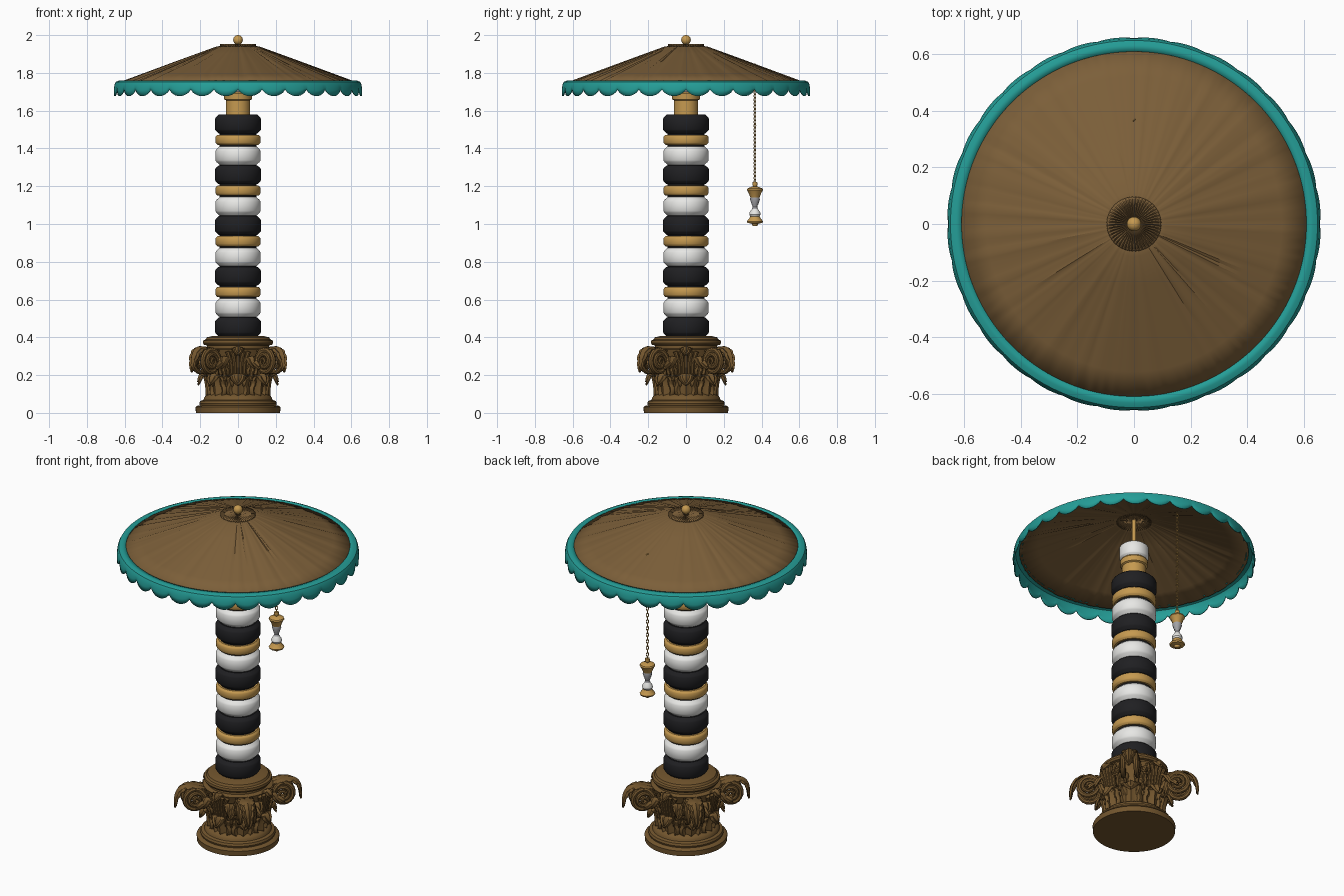
import bpy, bmesh, math, random
from math import sin, cos, pi, radians
from mathutils import Matrix, Vector

random.seed(4)
cube = bpy.data.objects.get("Cube")
if cube:
    bpy.data.objects.remove(cube)


def material(name, rgb):
    m = bpy.data.materials.new(name)
    m.use_nodes = True
    m.diffuse_color = (*rgb, 1)
    bsdf = next(n for n in m.node_tree.nodes if n.type == 'BSDF_PRINCIPLED')
    bsdf.inputs["Base Color"].default_value = (*rgb, 1)
    return m


ROOF = material("roof_brown", (0.2, 0.114, 0.041))
CARVED = material("carved_brown", (0.17, 0.092, 0.027))
GOLD = material("gold", (0.56, 0.32, 0.08))
WHITE = material("white", (0.8, 0.8, 0.78))
BLACK = material("black", (0.014, 0.014, 0.016))
TEAL = material("teal", (0.018, 0.34, 0.31))
GREY = material("grey", (0.36, 0.36, 0.38))
made = []


def add(name, mesh, mat, thick=0, spin=0):
    mesh.materials.clear()
    mesh.materials.append(mat)
    ob = bpy.data.objects.new(name, mesh)
    bpy.context.collection.objects.link(ob)
    ob.rotation_euler.z = spin
    if thick:
        mod = ob.modifiers.new("thickness", 'SOLIDIFY')
        mod.thickness = thick
        mod.offset = 0
    made.append(ob)
    return ob


def grid(name, rows, cols, point, mat, wrap=False, thick=0, spin=0):
    """Sheet of quads from point(row, col); wrap joins the last column to the first."""
    bm = bmesh.new()
    v = [[bm.verts.new(point(i, j)) for j in range(cols)] for i in range(rows)]
    for i in range(rows - 1):
        for j in range(cols if wrap else cols - 1):
            k = (j + 1) % cols
            bm.faces.new((v[i][j], v[i][k], v[i + 1][k], v[i + 1][j]))
    bmesh.ops.remove_doubles(bm, verts=bm.verts, dist=1e-5)
    bmesh.ops.recalc_face_normals(bm, faces=bm.faces)
    mesh = bpy.data.meshes.new(name)
    bm.to_mesh(mesh)
    bm.free()
    return add(name, mesh, mat, thick, spin)


def lathe(name, profile, mat, seg=48, y=0):
    def point(i, j):
        r, z = profile[i]
        a = 2 * pi * j / seg
        return r * cos(a), y + r * sin(a), z
    return grid(name, len(profile), seg, point, mat, wrap=True)


def ring(name, z0, z1, r, mat, c):
    lathe(name, [(0, z0), (r - c, z0), (r - c * .25, z0 + c * .7), (r, z0 + c * 1.1),
                 (r, z1 - c * 1.1), (r - c * .25, z1 - c * .7), (r - c, z1), (0, z1)], mat)


def tube(name, points, radii, mat, spin=0):
    cu = bpy.data.curves.new(name, 'CURVE')
    cu.dimensions = '3D'
    cu.bevel_depth = 1
    cu.bevel_resolution = 2
    cu.use_fill_caps = True
    sp = cu.splines.new('POLY')
    sp.points.add(len(points) - 1)
    for p, co, r in zip(sp.points, points, radii):
        p.co = (*co, 1)
        p.radius = r
    tmp = bpy.data.objects.new(name, cu)
    mesh = bpy.data.meshes.new_from_object(tmp)
    bpy.data.objects.remove(tmp)
    add(name, mesh, mat, spin=spin)


def sample(path, t):
    """Smooth point on a quadratic or cubic Bezier path."""
    pts = [Vector(p) for p in path]
    while len(pts) > 1:
        pts = [a.lerp(b, t) for a, b in zip(pts, pts[1:])]
    return pts[0]


def leaf(name, path, width, spin, rows=19, lobes=4):
    """Lobed acanthus leaf following a path of (radius, height)."""
    def point(i, j):
        t, s = i / (rows - 1), (j - 4) / 4
        p = sample(path, t)
        w = width * (1 - t ** 3) ** .6 * (.75 + .25 * abs(sin(pi * lobes * t))) + .002
        rib = .010 * cos(s * pi * 2.5) * (1 - t * .5)
        return p[0] + rib - .25 * w * s * s, w * s, p[1] - .02 * abs(s) * t
    grid(name, rows, 9, point, CARVED, thick=.007, spin=spin)


# Carved pedestal: stepped foot, bell and round top slab
lathe("pedestal_core", [(0, 0), (.223, 0), (.225, .03), (.218, .037), (.202, .04), (.205, .05),
                        (.2, .063), (.183, .068), (.18, .08), (.172, .09), (.155, .1),
                        (.15, .17), (.158, .25), (.18, .31), (.19, .335), (.165, .342),
                        (.165, .357), (.18, .36), (.186, .37), (.184, .383), (.172, .388),
                        (.165, .4), (.13, .408), (0, .408)], CARVED, 64)

# Two rows of leaves around the bell
for k in range(8):
    leaf("lower_leaf", [(.158, .085), (.158, .2), (.195, .25), (.208, .165)], .062, k * pi / 4)
    leaf("upper_leaf", [(.155, .14), (.16, .29), (.2, .345), (.222, .255)], .05, (k + .5) * pi / 4)

# Corner scrolls, their drooping leaves, and the middle ornaments
for k in range(4):
    corner = pi / 4 + k * pi / 2
    for side in (-1, 1):
        pts, rad = [], []
        for i in range(8):
            p = sample([(.16, .17), (.165, .25), (.19, .33), (.236, .333)], i / 8)
            pts.append((p[0], side * (.065 - .004 * i), p[1]))
            rad.append(.009 + .0008 * i)
        for i in range(45):
            t = i / 44
            a = pi / 2 - t * 2.4 * 2 * pi
            r = .056 * (1 - t) + .008
            pts.append((.24 + r * cos(a), side * (.033 + .022 * t), .269 + r * sin(a)))
            rad.append(.015 - .007 * t)
        tube("corner_scroll", pts, rad, CARVED, corner)
        leaf("scroll_leaf", [(.17, .2), (.19, .27), (.2, .3), (.255, .25)], .03,
             corner + side * .33)
    leaf("corner_leaf", [(.18, .325), (.28, .37), (.35, .36), (.345, .235)], .045, corner, lobes=6)
    leaf("middle_crest", [(.165, .25), (.17, .36), (.2, .37), (.222, .325)], .04, k * pi / 2)
    for j in range(-2, 3):
        b = j * .1
        tube("stem", [(.165 * cos(b), .165 * sin(b), .18),
                      (.182 * cos(b), .182 * sin(b), .27),
                      (.192 * cos(b * 1.5), .192 * sin(b * 1.5), .325)],
             [.008, .01, .012], CARVED, k * pi / 2)

# Stacked column rings
PERIOD = .2685
for k in range(5):
    z = .405 + k * PERIOD
    ring("black_ring", z, z + .1, .122, BLACK, .02)
    if k < 4:
        ring("white_ring", z + .101, z + .202, .12, WHITE, .024)
        ring("gold_ring", z + .208, z + .262, .119, GOLD, .011)
lathe("column_core", [(0, .4), (.098, .4), (.098, 1.5), (0, 1.5)], BLACK)

# Neck, white collar and roof rod
lathe("gold_neck", [(0, 1.57), (.064, 1.57), (.064, 1.655), (.073, 1.66), (.075, 1.69),
                    (.068, 1.7), (0, 1.7)], GOLD)
ring("white_collar", 1.698, 1.785, .08, WHITE, .012)
lathe("roof_rod", [(0, 1.78), (.011, 1.78), (.011, 1.96), (0, 1.96)], GOLD, 16)

# Pleated conical roof
PLEATS = 192
wobble = [random.uniform(-.0025, .0025) for _ in range(PLEATS)]


def roof_point(i, j):
    t = i / 6
    r = .012 + (.622 - .012) * t
    a = 2 * pi * j / PLEATS
    z = 1.95 - (.2 * max(0, r - .08) / .542)
    return r * cos(a), r * sin(a), z + wobble[j] * min(1, t * 2)


grid("roof", 7, PLEATS, roof_point, ROOF, wrap=True, thick=.003)

# Ruffled crown plate and ball finial
grid("crown_plate", 4, 96, lambda i, j: (
    (.015 + .027 * i) * cos(j * pi / 48), (.015 + .027 * i) * sin(j * pi / 48),
    1.95 + (.001 + .0015 * i) * (-1) ** j - .002 * i), ROOF, wrap=True, thick=.005)
lathe("finial_ball", [(.0255 * sin(pi * i / 14), 1.9745 - .0255 * cos(pi * i / 14))
                      for i in range(15)], GOLD, 24)

# Scalloped edge band
SCALLOPS, STEP = 32, 10


def edge_point(i, j):
    a = 2 * pi * j / (SCALLOPS * STEP)
    arch = abs(sin(SCALLOPS * a / 2)) ** .7
    low = 1.712 - .035 * arch
    r, z = [(.608, 1.757), (.63, 1.756), (.645, 1.75), (.651, 1.738),
            (.652 + .004 * arch, (1.738 + low) / 2), (.65 + .005 * arch, low)][i]
    return r * cos(a), r * sin(a), z


grid("scalloped_edge", 6, SCALLOPS * STEP, edge_point, TEAL, wrap=True, thick=.006)

# Hanging pull chain
PULL_Y, LINKS = .365, 32
top, bottom = 1.845, 1.215


def link_point(k):
    mid = top + (bottom - top) * (k + .5) / LINKS
    turn = Matrix.Rotation(k * pi / 2 + pi / 4, 3, 'Z')

    def point(i, j):
        a, b = 2 * pi * j / 12, 2 * pi * i / 6
        r = 1 + .32 * cos(b)
        p = turn @ Vector((.0065 * r * cos(a), .0026 * sin(b), .0115 * r * sin(a)))
        return p + Vector((0, PULL_Y, mid))
    return point


for k in range(LINKS):
    grid("chain_link", 7, 12, link_point(k), GOLD, wrap=True)

# Hourglass pendant
lathe("pendant_knob", [(0, 1.225), (.012, 1.222), (.014, 1.208), (.008, 1.196), (0, 1.19)],
      GOLD, 12, PULL_Y)
lathe("pendant_cap", [(0, 1.2), (.015, 1.198), (.04, 1.188), (.043, 1.18), (.034, 1.165),
                      (.024, 1.14), (0, 1.14)], GOLD, 12, PULL_Y)
lathe("upper_bulb", [(0, 1.145), (.024, 1.143), (.026, 1.13), (.016, 1.1), (0, 1.098)],
      GREY, 12, PULL_Y)
lathe("waist", [(0, 1.102), (.015, 1.1), (.012, 1.09), (.016, 1.08), (0, 1.08)],
      GREY, 12, PULL_Y)
lathe("lower_bulb", [(0, 1.084), (.014, 1.082), (.028, 1.062), (.03, 1.05), (.022, 1.035),
                     (0, 1.035)], WHITE, 12, PULL_Y)
lathe("pendant_foot", [(0, 1.045), (.023, 1.045), (.03, 1.03), (.043, 1.014), (.04, 1.006),
                       (.018, 1.002), (.012, .99), (0, .988)], GOLD, 12, PULL_Y)

# Smooth shading with sharp edges kept
bpy.ops.object.select_all(action='DESELECT')
for ob in made:
    ob.select_set(True)
bpy.context.view_layer.objects.active = made[0]
bpy.ops.object.shade_smooth_by_angle(angle=radians(35))
